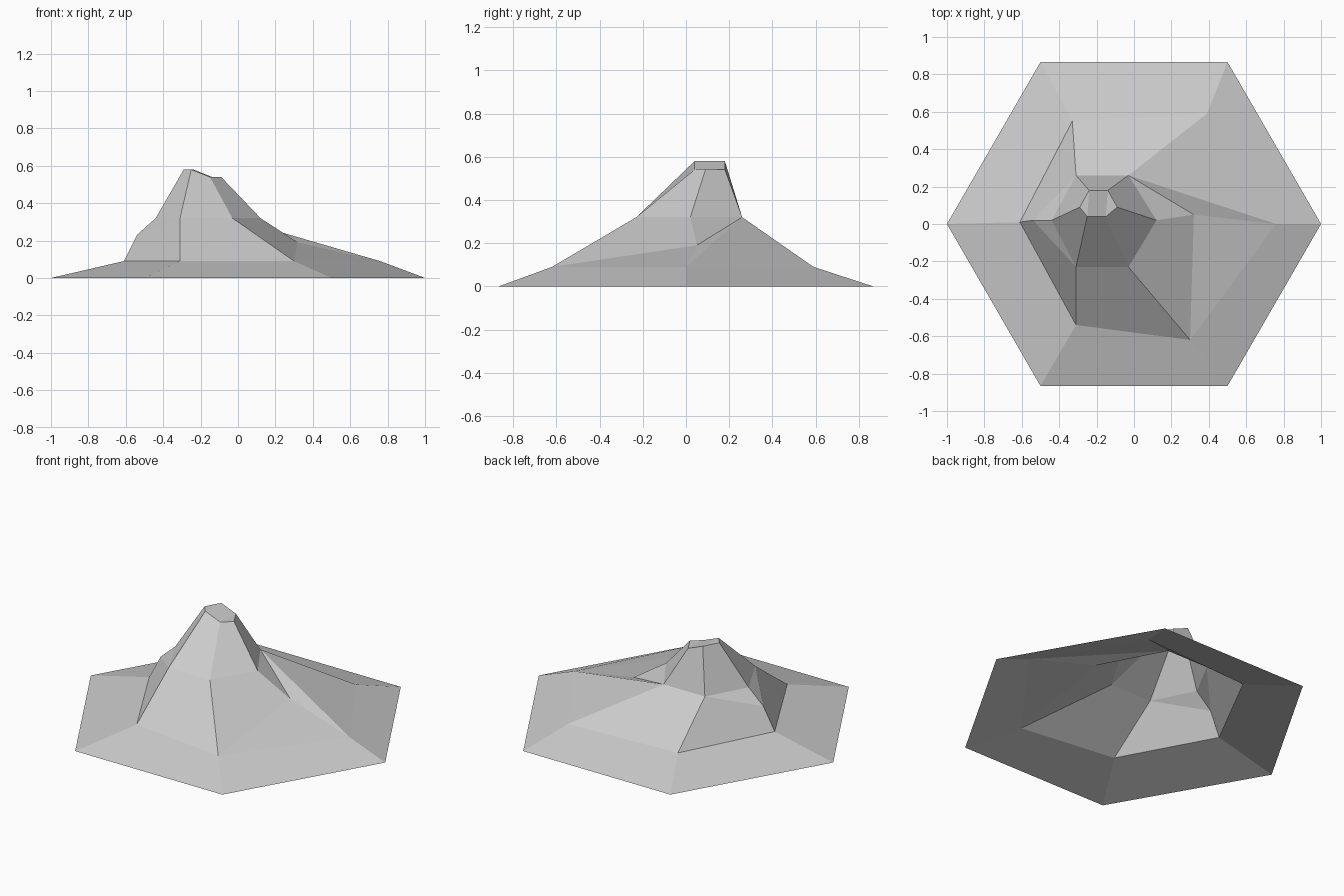
import bpy
import bmesh
from math import cos, sin, pi

cube = bpy.data.objects.get("Cube")
if cube:
    bpy.data.objects.remove(cube)

# Stone material
stone = bpy.data.materials.new("grey stone")
stone.use_nodes = True
grey = (0.6, 0.6, 0.6, 1)
stone.diffuse_color = grey
stone.node_tree.nodes["Principled BSDF"].inputs["Base Color"].default_value = grey

bm = bmesh.new()


def ring(points, z):
    return [bm.verts.new((x, y, z)) for x, y in points]


# Six-sided levels, counter-clockwise from +x
base = ring([(cos(i * pi / 3), sin(i * pi / 3)) for i in range(6)], 0)
foot = ring([(.76, 0), (.39, .59), (-.33, .55), (-.61, .01), (-.31, -.54), (.3, -.62)], .09)
shoulder = ring([(.12, .02), (-.03, .26), (-.31, .26), (-.44, .02), (-.31, -.23), (-.03, -.23)], .32)
rim = ring([(-.09, .09), (-.14, .18), (-.24, .18), (-.29, .09), (-.25, .04), (-.15, .04)], .54)
for v in rim[2:5]:
    v.co.z = .58


def face(*verts):
    bm.faces.new(verts)


def band(low, high, sides=range(6)):
    for i in sides:
        j = (i + 1) % 6
        face(low[i], low[j], high[j], high[i])


# Skirt, upper cone, and the plain slopes at back and front
band(base, foot)
band(shoulder, rim)
band(foot, shoulder, (1, 4))

# Kinked ridge on the +x side
kink = bm.verts.new((.32, .05, .19))
face(shoulder[0], kink, shoulder[1])
face(kink, foot[0], shoulder[1])
face(foot[0], foot[1], shoulder[1])
face(foot[5], foot[0], kink)
face(foot[5], kink, shoulder[0], shoulder[5])

# Bulging ridge on the -x side
bulge = bm.verts.new((-.54, .02, .23))
for side in (2, 4):
    face(shoulder[3], bulge, shoulder[side])
    face(shoulder[side], bulge, foot[3], foot[side])

# Tilted summit
face(rim[2], rim[3], rim[4])
face(rim[1], rim[2], rim[4], rim[5])
face(rim[0], rim[1], rim[5])

bmesh.ops.recalc_face_normals(bm, faces=bm.faces)
bm.faces.ensure_lookup_table()
if bm.faces[0].normal.z < 0:
    bmesh.ops.reverse_faces(bm, faces=bm.faces)

mesh = bpy.data.meshes.new("hill")
bm.to_mesh(mesh)
bm.free()
mesh.materials.append(stone)
hill = bpy.data.objects.new("hill", mesh)
bpy.context.collection.objects.link(hill)
